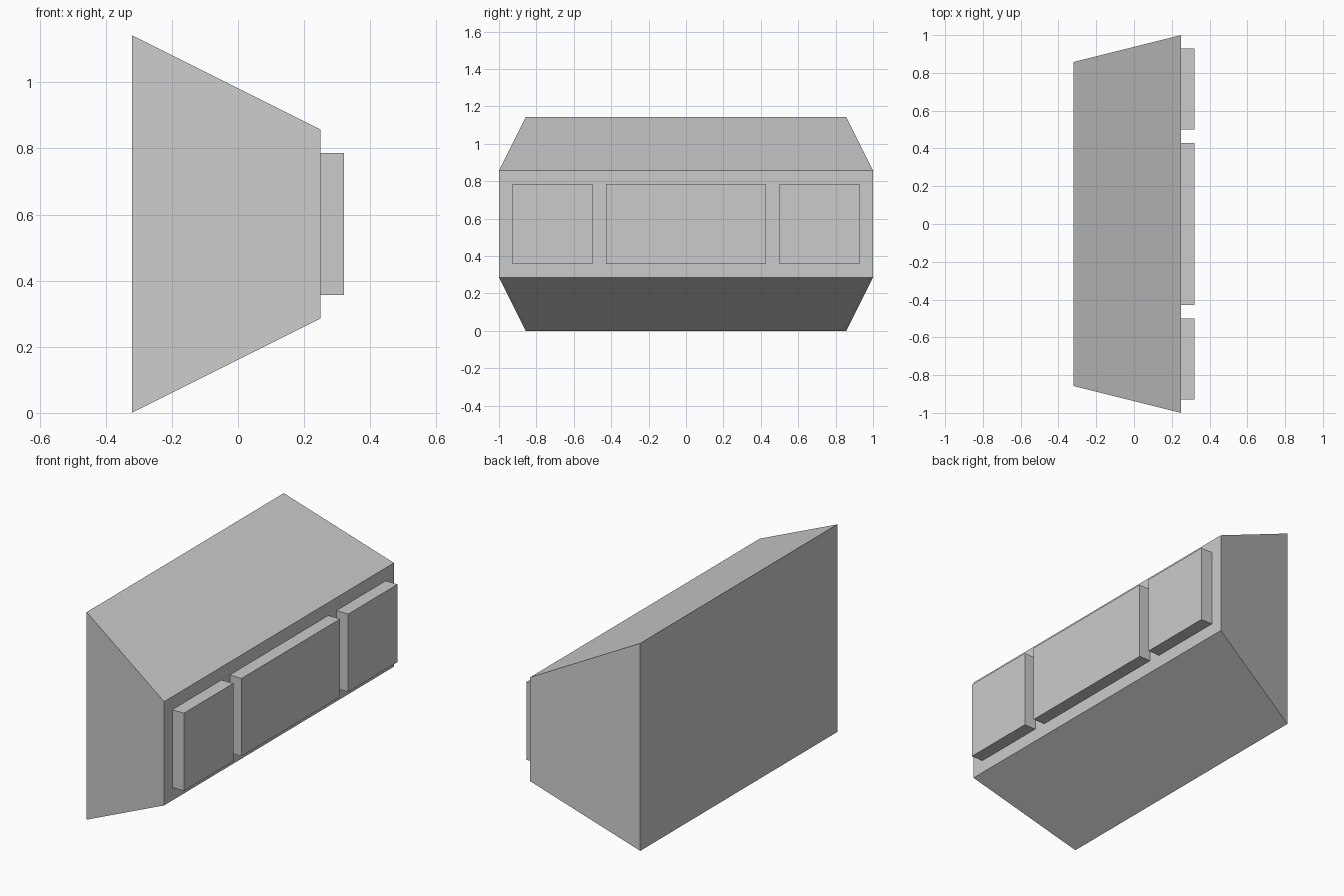
import bpy, bmesh

if "Cube" in bpy.data.objects:
    bpy.data.objects.remove(bpy.data.objects["Cube"])

U = 1 / 7                      # modelling unit
X_BACK, X_FRONT, X_PANEL = -2.25 * U, 1.75 * U, 2.25 * U


def frustum(name, x0, x1, rect0, rect1):
    """Solid between two rectangles (y0, y1, z0, z1) at x0 and x1."""
    bm = bmesh.new()
    rings = []
    for x, (y0, y1, z0, z1) in ((x0, rect0), (x1, rect1)):
        rings.append([bm.verts.new((x, y, z))
                      for y, z in ((y0, z0), (y1, z0), (y1, z1), (y0, z1))])
    a, b = rings
    bm.faces.new(a)
    bm.faces.new(b)
    for i in range(4):
        j = (i + 1) % 4
        bm.faces.new((a[i], a[j], b[j], b[i]))
    bmesh.ops.recalc_face_normals(bm, faces=bm.faces)
    mesh = bpy.data.meshes.new(name)
    bm.to_mesh(mesh)
    bm.free()
    obj = bpy.data.objects.new(name, mesh)
    bpy.context.collection.objects.link(obj)
    return obj


# Tapered housing: tall back face, wider and lower front face
frustum("housing", X_BACK, X_FRONT,
        (-6 * U, 6 * U, 0, 8 * U), (-7 * U, 7 * U, 2 * U, 6 * U))

# Three raised front panels
for name, y0, y1 in (("left_panel", -6.5, -3.5),
                     ("centre_panel", -3, 3),
                     ("right_panel", 3.5, 6.5)):
    rect = (y0 * U, y1 * U, 2.5 * U, 5.5 * U)
    frustum(name, X_FRONT, X_PANEL, rect, rect)
